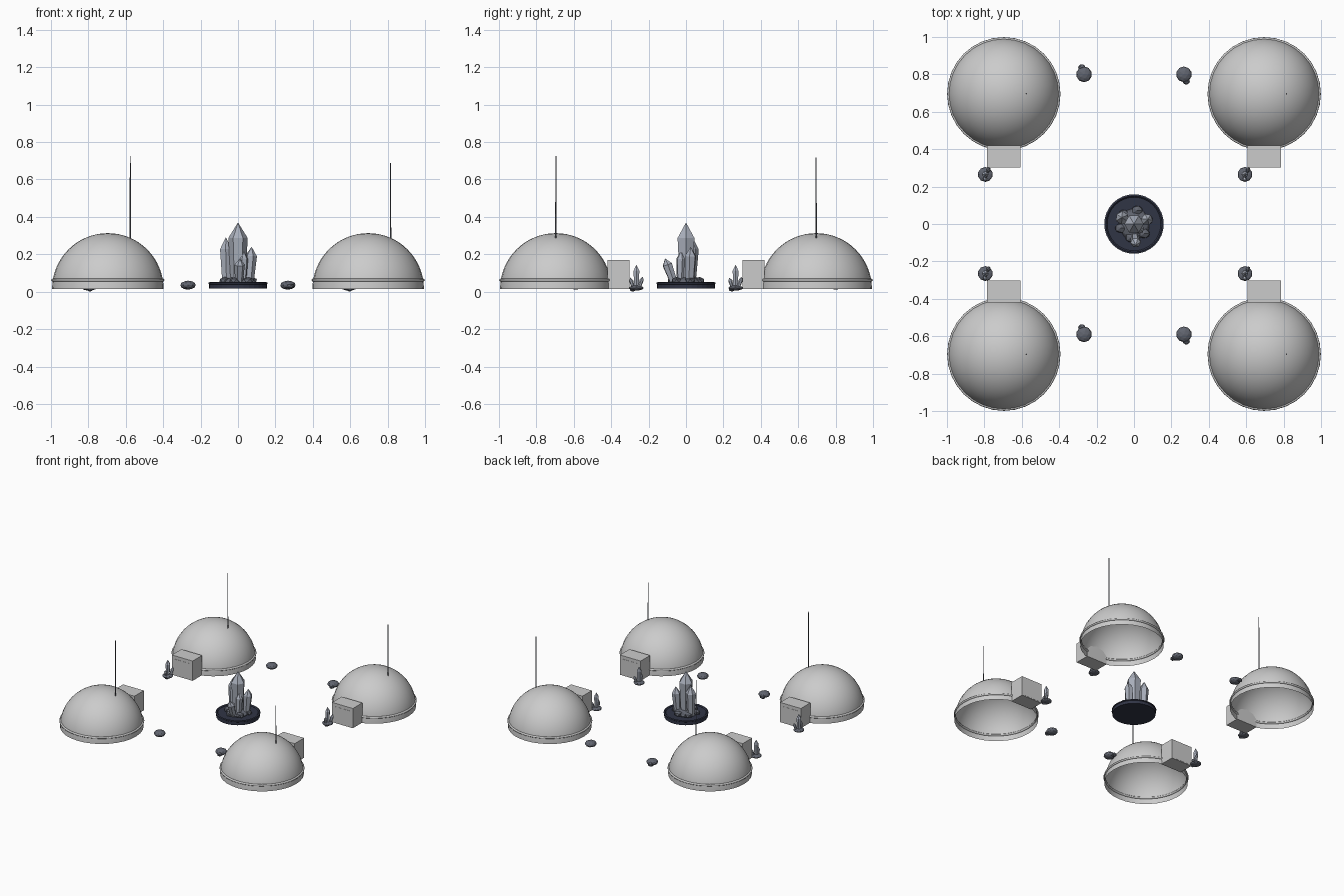
import bpy, bmesh, math
from mathutils import Vector, Matrix

if "Cube" in bpy.data.objects:
    bpy.data.objects.remove(bpy.data.objects["Cube"])


def material(name, c):
    m = bpy.data.materials.new(name)
    m.diffuse_color = (*c, 1)
    m.use_nodes = True
    m.node_tree.nodes["Principled BSDF"].inputs["Base Color"].default_value = m.diffuse_color
    return m


DARK = material("dark_metal", (0.03, 0.035, 0.06))
ROCK = material("rock", (0.12, 0.13, 0.16))
CRYSTAL = material("crystal", (0.4, 0.43, 0.5))
POLE = material("pole", (0.15, 0.16, 0.19))


def finish(name, bm, mat=None, smooth=False):
    me = bpy.data.meshes.new(name)
    bm.normal_update()
    bm.to_mesh(me)
    bm.free()
    ob = bpy.data.objects.new(name, me)
    bpy.context.collection.objects.link(ob)
    if mat:
        me.materials.append(mat)
    if smooth:
        for p in me.polygons:
            p.use_smooth = True
    return ob


def lathe(name, profile, centre, seg=32, mat=None, smooth=False, closed=False):
    """Revolve (radius, z) points about a vertical axis through centre."""
    bm = bmesh.new()
    x, y = centre
    vs = [bm.verts.new((x + r, y, z)) for r, z in profile]
    es = [bm.edges.new(p) for p in zip(vs, vs[1:])]
    if closed:
        es.append(bm.edges.new((vs[-1], vs[0])))
    bmesh.ops.spin(bm, geom=vs + es, cent=(x, y, 0), axis=(0, 0, 1),
                   angle=math.tau, steps=seg)
    bmesh.ops.remove_doubles(bm, verts=bm.verts, dist=1e-5)
    bmesh.ops.recalc_face_normals(bm, faces=bm.faces)
    return finish(name, bm, mat, smooth)


def box(name, centre, size, mat=None):
    bm = bmesh.new()
    bmesh.ops.create_cube(bm, size=1, matrix=Matrix.Translation(centre) @ Matrix.Diagonal((*size, 1)))
    return finish(name, bm, mat)


def rock(name, centre, size, sub=2):
    bm = bmesh.new()
    bmesh.ops.create_icosphere(bm, subdivisions=sub, radius=1,
                               matrix=Matrix.Translation(centre) @ Matrix.Diagonal((*size, 1)))
    return finish(name, bm, ROCK)


def crystal(name, base, tip, r, sides=6):
    """Tapered hexagonal shaft with a pointed end."""
    axis = Vector(tip) - Vector(base)
    rot = axis.to_track_quat('Z', 'Y').to_matrix().to_4x4()
    ob = lathe(name, [(0, 0), (r * 0.75, 0), (r, axis.length * 0.74), (0, axis.length)],
               (0, 0), sides, CRYSTAL)
    ob.data.transform(Matrix.Translation(base) @ rot)
    return ob


# Habitat domes with rim, airlock, door and antenna
C, R, Z0 = 0.696, 0.298, 0.015
tops = {(-1, -1): 0.725, (1, -1): 0.58, (-1, 1): 0.717, (1, 1): 0.687}
for (sx, sy), top in tops.items():
    c = (sx * C, sy * C)
    arc = [(R * math.cos(i * math.pi / 32), Z0 + R * math.sin(i * math.pi / 32)) for i in range(16)]
    lathe("dome", arc + [(0, Z0 + R)], c, 32, None, True)
    ring = [(R - 0.003 + 0.008 * math.cos(a), 0.062 + 0.008 * math.sin(a))
            for a in (i * math.tau / 8 for i in range(8))]
    lathe("dome_rim", ring, c, 32, None, True, True)
    box("airlock", (c[0], sy * 0.361, 0.0925), (0.18, 0.117, 0.155))
    box("airlock_door", (c[0], sy * 0.304, 0.082), (0.125, 0.006, 0.125))
    lathe("antenna", [(0, 0.285), (0.0035, 0.285), (0.0025, top), (0, top)], (c[0] + 0.12, c[1]), 8, POLE)

# Central plinth
lathe("plinth", [(0, 0.016), (0.155, 0.016), (0.155, 0.043), (0, 0.043)], (0, 0), 32, DARK)
lathe("plinth_ring", [(0.143, 0.045), (0.15, 0.036), (0.159, 0.042), (0.159, 0.048), (0.15, 0.052)],
      (0, 0), 32, DARK, False, True)

# Central crystal formation on rubble
rock("crystal_bed", (0, 0, 0.05), (0.085, 0.085, 0.03))
for i in range(6):
    a = i * math.tau / 6 + 0.3
    rock("bed_rubble", (0.075 * math.cos(a), 0.075 * math.sin(a), 0.058), (0.033, 0.028, 0.022), 1)
crystal("main_crystal", (0, 0, 0.05), (0, 0, 0.37), 0.052)
crystal("left_crystal", (-0.06, 0.025, 0.05), (-0.065, 0.035, 0.29), 0.036)
crystal("right_crystal", (0.06, 0.02, 0.05), (0.073, 0.025, 0.24), 0.032)
crystal("front_crystal", (0.005, -0.065, 0.05), (0.01, -0.112, 0.178), 0.028)
crystal("inner_crystal", (0.025, -0.03, 0.05), (0.03, -0.025, 0.22), 0.026)

# Small crystal clusters beside each airlock
for x in (-0.795, 0.593):
    for sy in (-1, 1):
        y = sy * 0.265
        rock("cluster_rock", (x, y, 0.02), (0.04, 0.04, 0.014))
        crystal("cluster_crystal", (x, y, 0.015), (x, y, 0.145), 0.018)
        crystal("cluster_shard", (x + 0.012, y + 0.012, 0.015), (x + 0.02, y + 0.034, 0.08), 0.011)
        crystal("cluster_shard", (x - 0.005, y - 0.015, 0.015), (x + 0.002, y - 0.033, 0.075), 0.011)
        rock("cluster_pebble", (x + 0.005, y - 0.02, 0.012), (0.018, 0.018, 0.012), 1)

# Loose boulders with a pebble each
for sx in (-1, 1):
    for y in (-0.59, 0.8):
        x = sx * 0.267
        rock("boulder", (x, y, 0.035), (0.042, 0.042, 0.024))
        rock("pebble", (x + 0.012 * sx, y - 0.036 * sx, 0.03), (0.022, 0.02, 0.017), 1)
